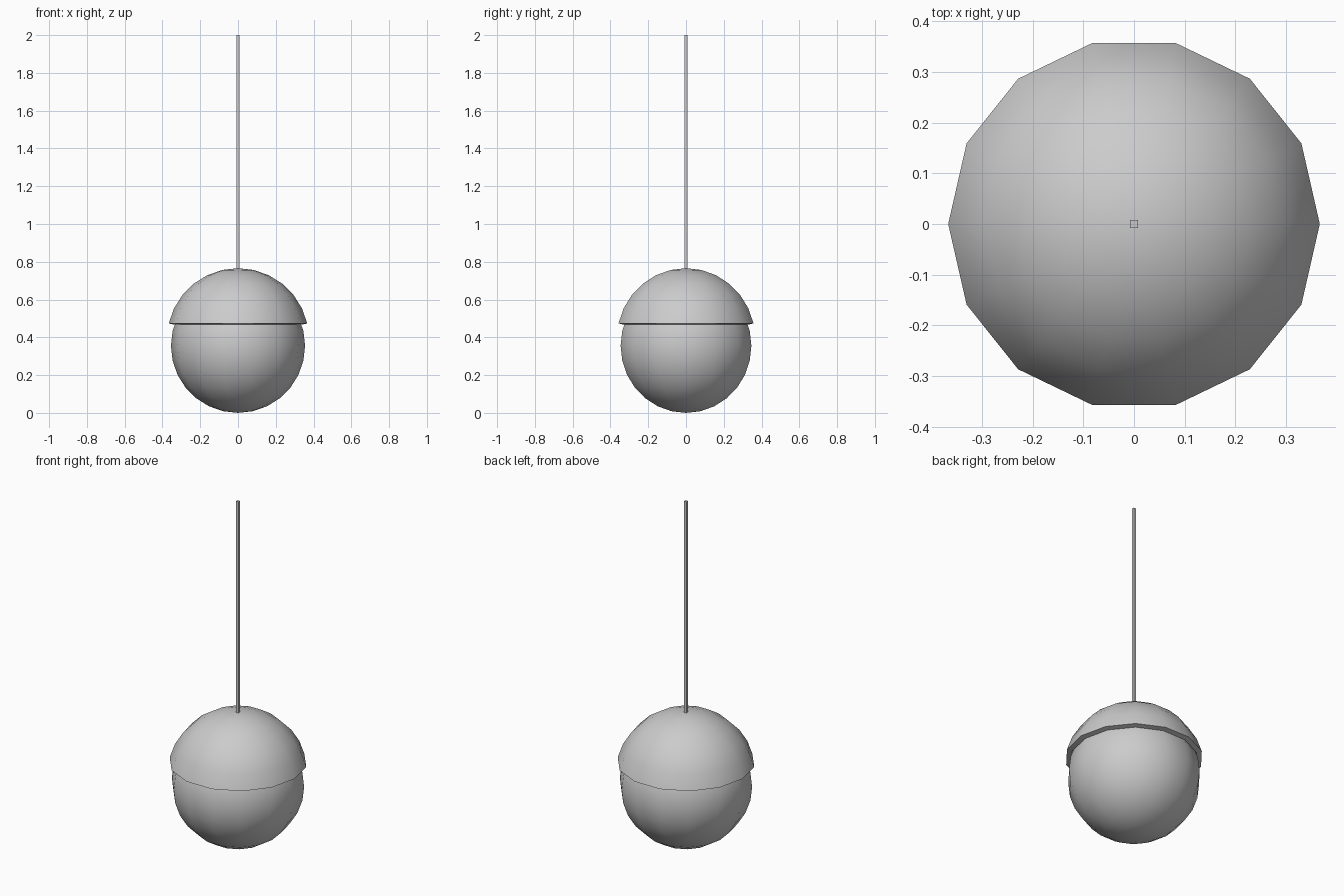
import bpy
import bmesh
import math

cube = bpy.data.objects.get("Cube")
if cube:
    bpy.data.objects.remove(cube, do_unlink=True)

SIDES = 14

grey = bpy.data.materials.new("light_grey")
grey.use_nodes = True
grey.diffuse_color = (0.6, 0.6, 0.6, 1)
grey.node_tree.nodes["Principled BSDF"].inputs["Base Color"].default_value = (0.6, 0.6, 0.6, 1)


def finish(name, bm):
    """Turn a bmesh into a shaded object."""
    bmesh.ops.remove_doubles(bm, verts=bm.verts, dist=1e-5)
    bmesh.ops.recalc_face_normals(bm, faces=bm.faces)
    mesh = bpy.data.meshes.new(name)
    bm.to_mesh(mesh)
    bm.free()
    mesh.materials.append(grey)
    obj = bpy.data.objects.new(name, mesh)
    bpy.context.collection.objects.link(obj)
    bpy.ops.object.select_all(action="DESELECT")
    bpy.context.view_layer.objects.active = obj
    obj.select_set(True)
    bpy.ops.object.shade_smooth_by_angle(angle=math.radians(35))
    return obj


def arc(radius, centre, steps):
    """Profile points from the top pole downwards."""
    return [(radius * math.sin(math.pi * i / SIDES),
             centre + radius * math.cos(math.pi * i / SIDES)) for i in range(steps + 1)]


def lathe(name, profile):
    """Spin a profile around z, with a corner on the x axis."""
    bm = bmesh.new()
    verts = [bm.verts.new((r, 0, z)) for r, z in profile]
    edges = [bm.edges.new(pair) for pair in zip(verts, verts[1:])]
    bmesh.ops.spin(bm, geom=verts + edges, cent=(0, 0, 0), axis=(0, 0, 1),
                   angle=math.tau, steps=SIDES, use_merge=False)
    return finish(name, bm)


# Globe
lathe("globe", arc(0.355, 0.355, SIDES))

# Thick domed cap with an open underside
lathe("cap", arc(0.376, 0.39, 6) + arc(0.347, 0.39, 6)[::-1])

# Square hanging rod
bm = bmesh.new()
bmesh.ops.create_cube(bm, size=1)
bmesh.ops.scale(bm, vec=(0.015, 0.015, 1.25), verts=bm.verts)
bmesh.ops.translate(bm, vec=(0, 0, 1.375), verts=bm.verts)
finish("rod", bm)
